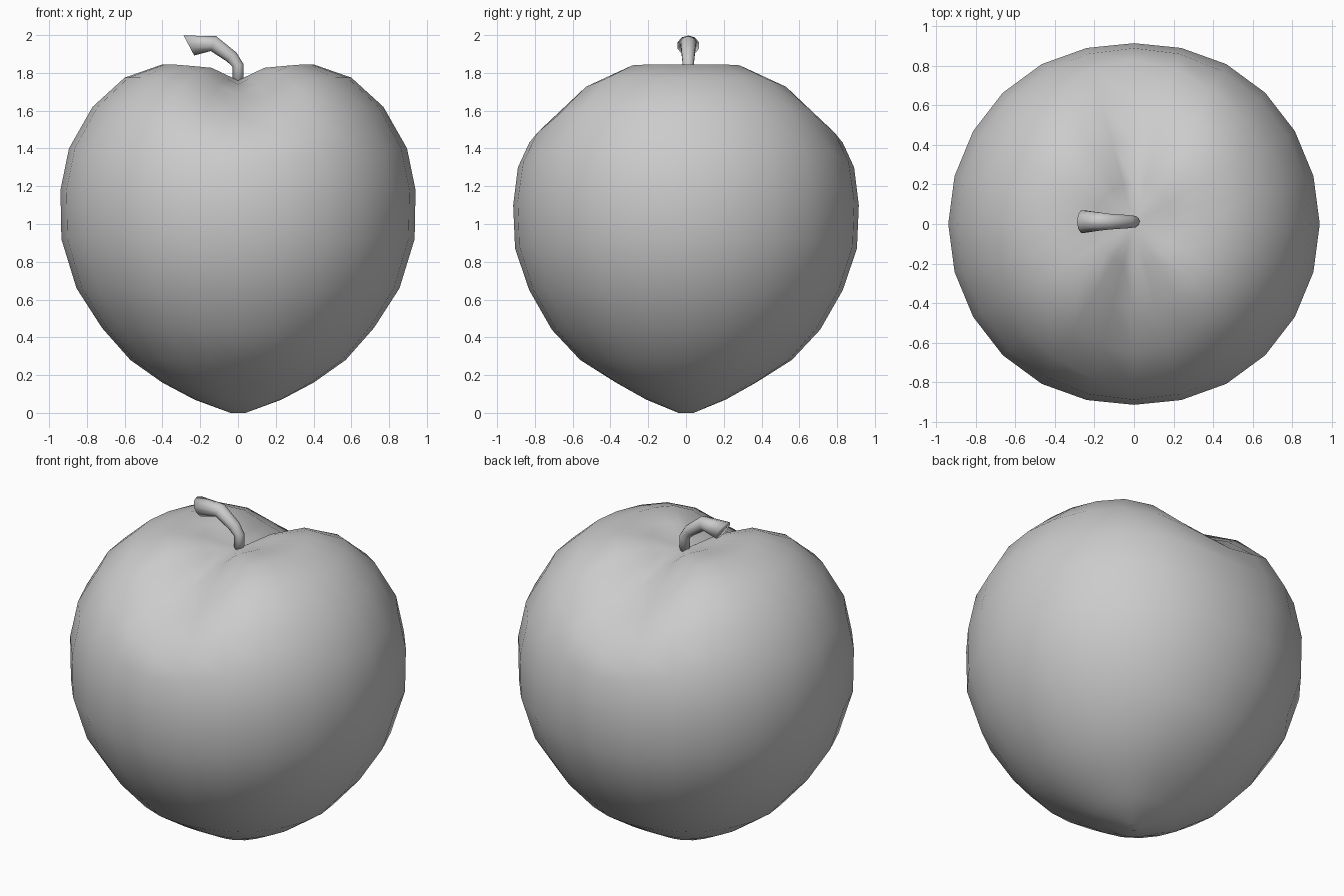
import bpy, bmesh, math
from mathutils import Vector

cube = bpy.data.objects.get("Cube")
if cube:
    bpy.data.objects.remove(cube, do_unlink=True)

grey = bpy.data.materials.new("plain grey")
grey.use_nodes = True
colour = (0.6, 0.6, 0.6, 1)
grey.diffuse_color = colour
grey.node_tree.nodes["Principled BSDF"].inputs["Base Color"].default_value = colour


def loft(name, rings, start, end):
    """Skin a list of vertex rings and close both ends with a fan."""
    bm = bmesh.new()
    loops = [[bm.verts.new(p) for p in ring] for ring in rings]
    n = len(loops[0])
    first, last = bm.verts.new(start), bm.verts.new(end)
    for i in range(n):
        j = (i + 1) % n
        bm.faces.new((first, loops[0][i], loops[0][j]))
        bm.faces.new((last, loops[-1][j], loops[-1][i]))
        for a, b in zip(loops, loops[1:]):
            bm.faces.new((a[i], b[i], b[j], a[j]))
    bmesh.ops.recalc_face_normals(bm, faces=bm.faces)
    for f in bm.faces:
        f.smooth = True
    mesh = bpy.data.meshes.new(name)
    bm.to_mesh(mesh)
    bm.free()
    mesh.materials.append(grey)
    obj = bpy.data.objects.new(name, mesh)
    bpy.context.collection.objects.link(obj)
    return obj


# Fruit body: a full side profile blended into a lower one along the cleft
# (radius, height) on the lobes, then in the cleft
lobe = [(.20, 1.83), (.40, 1.845), (.60, 1.775), (.77, 1.62), (.895, 1.40), (.94, 1.18),
        (.935, .92), (.855, .66), (.72, .45), (.57, .28), (.40, .16), (.23, .07), (.04, 0)]
cleft = [(.21, 1.74), (.43, 1.69), (.65, 1.57), (.83, 1.43), (.89, 1.30), (.915, 1.10),
         (.905, .87), (.83, .65), (.71, .44), (.56, .28), (.37, .16), (.21, .07), (.04, 0)]
SIDES = 24
rings = []
for (r1, z1), (r2, z2) in zip(lobe, cleft):
    ring = []
    for i in range(SIDES):
        a = math.tau * i / SIDES
        f = abs(math.sin(a)) ** 10
        r, z = r1 + (r2 - r1) * f, z1 + (z2 - z1) * f
        ring.append((r * math.cos(a), r * math.sin(a), z))
    rings.append(ring)
loft("fruit_body", rings, (0, 0, 1.76), (0, 0, 0))

# Stem: bent tube that flares at its cut end (x, z, radius, lean in degrees)
path = [(0, 1.74, .03, 0), (0, 1.84, .03, 12), (-.035, 1.885, .035, 40),
        (-.13, 1.955, .042, 70), (-.26, 1.945, .06, 118)]
rings = []
for x, z, r, lean in path:
    t = math.radians(lean)
    side = Vector((math.cos(t), 0, math.sin(t)))
    rings.append([Vector((x, .012, z)) + r * (math.cos(a) * side + math.sin(a) * Vector((0, 1, 0)))
                  for a in (math.tau * i / 10 for i in range(10))])
loft("stem", rings, (0, .012, 1.74), (-.26, .012, 1.945))
